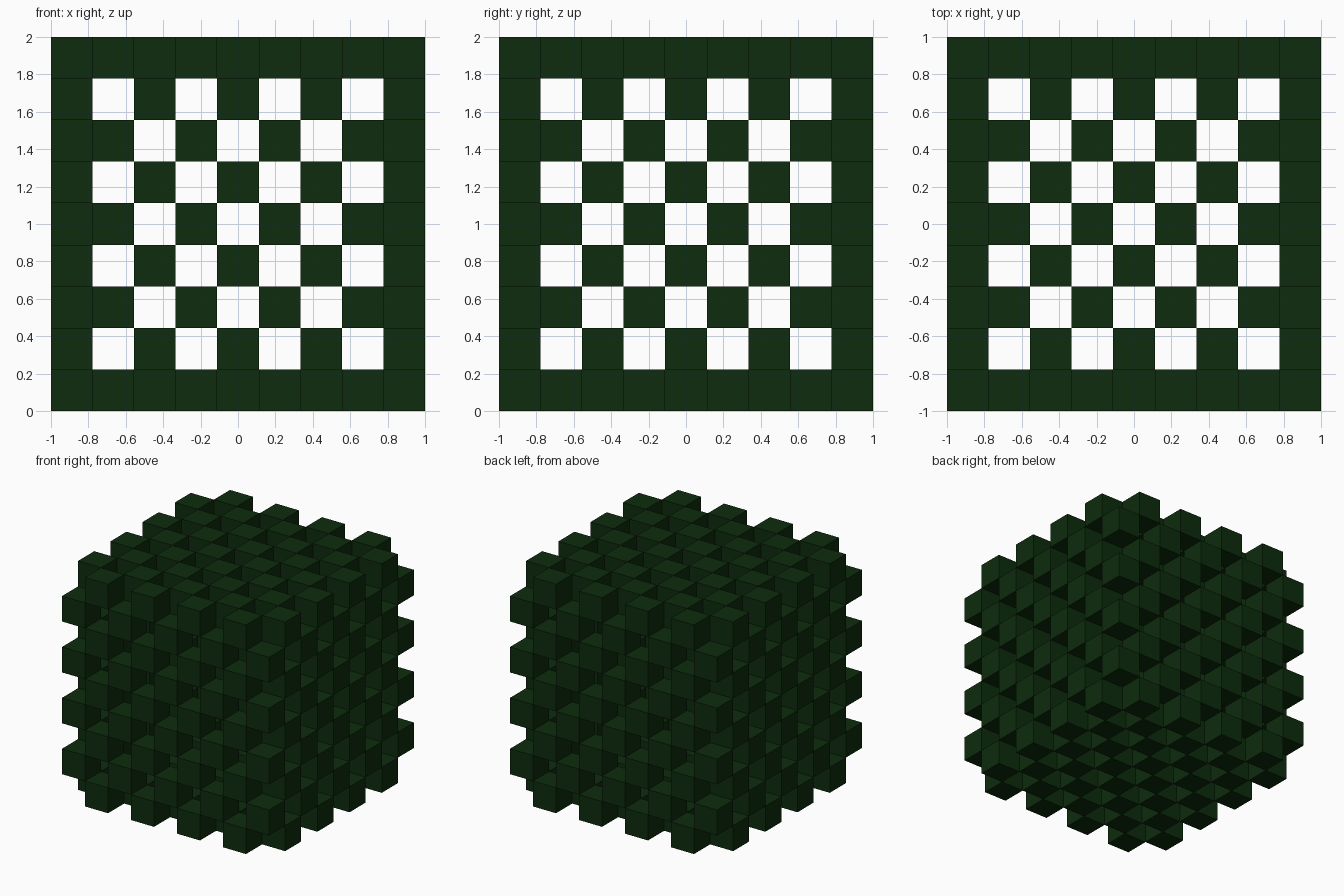
import bpy
import bmesh
from itertools import product
from mathutils import Matrix

default_cube = bpy.data.objects.get("Cube")
if default_cube:
    bpy.data.objects.remove(default_cube, do_unlink=True)

N = 9             # cells along each side
CELL = 2.0 / N    # edge length of one block

# Single dark green material
color = (0.0043, 0.025, 0.0043, 1.0)
green = bpy.data.materials.new("dark green")
green.diffuse_color = color
green.use_nodes = True
for node in green.node_tree.nodes:
    if node.type == "BSDF_PRINCIPLED":
        node.inputs["Base Color"].default_value = color
        node.inputs["Roughness"].default_value = 0.8

# Hollow shell: blocks on the outer layer only, alternating like a checkerboard
bm = bmesh.new()
for cell in product(range(N), repeat=3):
    on_surface = 0 in cell or N - 1 in cell
    if on_surface and sum(cell) % 2 == 1:
        x, y, z = ((c + 0.5) * CELL for c in cell)
        bmesh.ops.create_cube(bm, size=CELL,
                              matrix=Matrix.Translation((x - 1, y - 1, z)))

mesh = bpy.data.meshes.new("checkered_shell")
bm.to_mesh(mesh)
bm.free()
mesh.materials.append(green)
shell = bpy.data.objects.new("checkered_shell", mesh)
bpy.context.collection.objects.link(shell)
